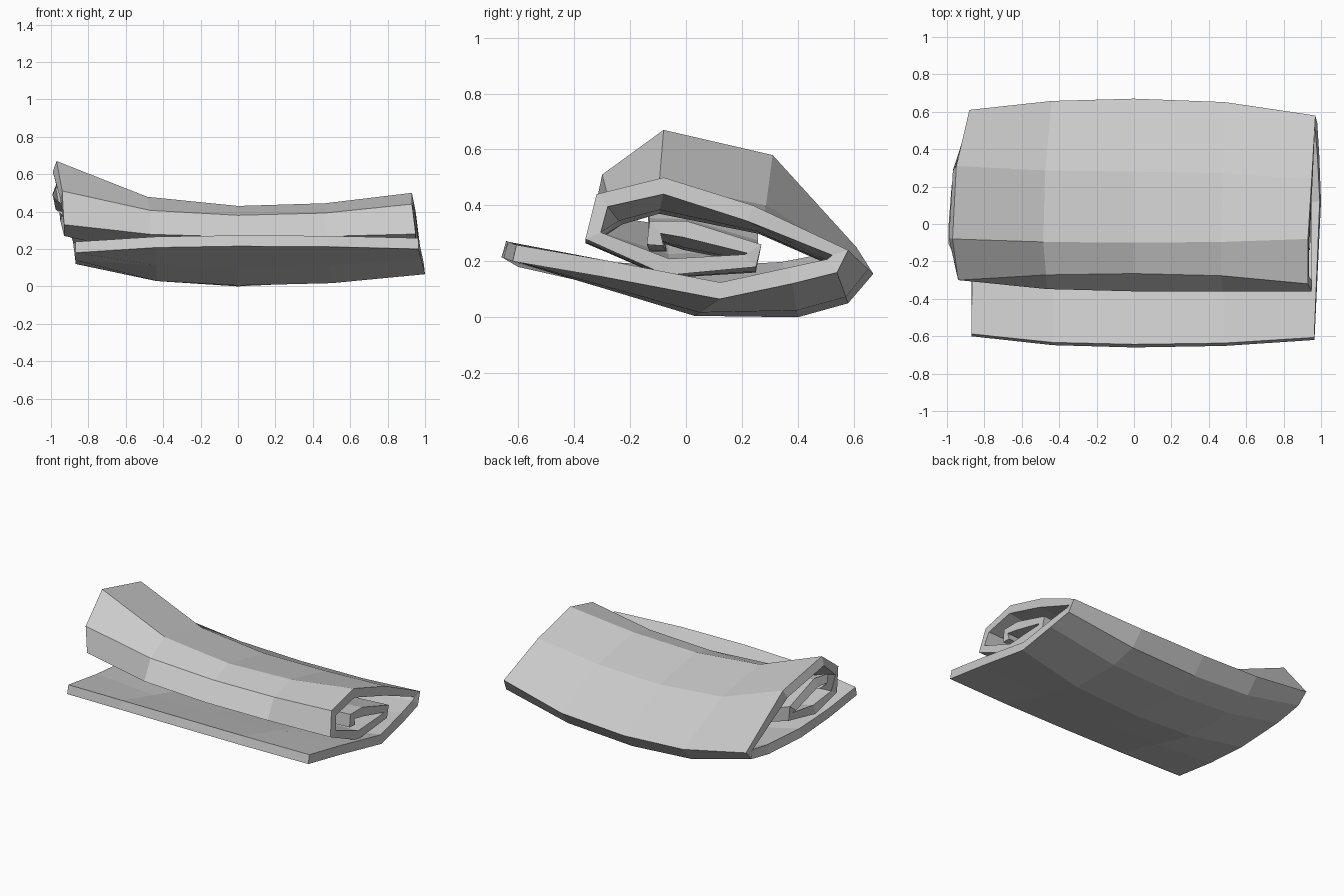
import bpy
import bmesh

# Spiral cross-sections of the rolled cloth: (x, y, z), from the loose front edge,
# under the bottom, round the back fold, over the top and into the roll
LEFT = [(-.87, -.60, .18), (-.87, -.30, .14), (-.87, 0, .12), (-.87, .35, .14),
        (-.875, .54, .18), (-.88, .61, .25), (-.95, .31, .58), (-.97, -.08, .67),
        (-.94, -.30, .51), (-.93, -.30, .33), (-.93, -.07, .27), (-.95, .25, .35),
        (-.96, .25, .45), (-.97, 0, .55), (-.975, -.14, .53), (-.96, -.14, .45)]
MID_YZ = [(-.66, .215), (-.30, .105), (.03, .005), (.40, 0),
          (.58, .05), (.67, .155), (.28, .355), (-.10, .43),
          (-.265, .38), (-.36, .265), (-.07, .14), (.25, .16),
          (.26, .23), (0, .30), (-.13, .31), (-.13, .235)]
RIGHT = [(.965, -.62, .20), (.98, -.30, .145), (1, .12, .065), (.99, .38, .12),
         (.98, .54, .16), (.97, .58, .24), (.95, .24, .40), (.93, -.08, .50),
         (.93, -.32, .44), (.95, -.36, .28), (.95, -.07, .15), (.95, .25, .18),
         (.95, .27, .26), (.94, 0, .345), (.94, -.13, .345), (.94, -.14, .26)]
STATIONS = [-1, -.5, 0, .5, 1]


def section(u):
    """Cross-section at u, sagging from the ends to the middle."""
    ends, w = (LEFT if u < 0 else RIGHT), u * u * abs(u) ** .3
    return [(abs(u) * x, my + (y - my) * w, mz + (z - mz) * w)
            for (x, y, z), (my, mz) in zip(ends, MID_YZ)]


# Cloth sheet lofted through the sections
bm = bmesh.new()
rows = [[bm.verts.new(p) for p in section(u)] for u in STATIONS]
for a, b in zip(rows, rows[1:]):
    for j in range(len(a) - 1):
        bm.faces.new((a[j], a[j + 1], b[j + 1], b[j]))
mesh = bpy.data.meshes.new("rolled_cloth")
bm.to_mesh(mesh)
bm.free()
cloth = bpy.data.objects.new("rolled_cloth", mesh)
bpy.context.collection.objects.link(cloth)

# Cloth thickness, grown inward
solid = cloth.modifiers.new("thickness", 'SOLIDIFY')
solid.thickness = .06
solid.offset = -1
